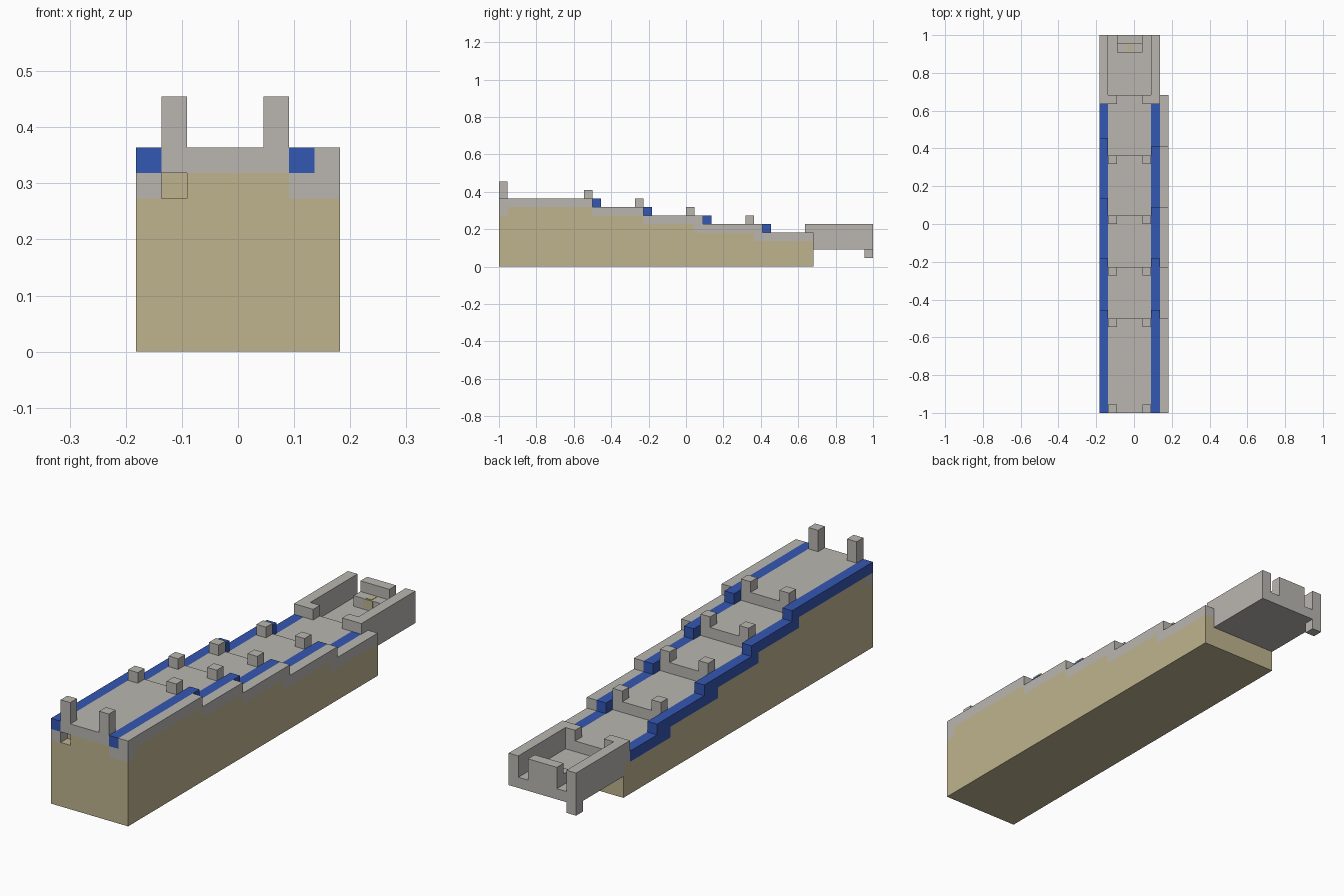
import bpy, bmesh
from mathutils import Vector

cube = bpy.data.objects.get("Cube")
if cube:
    bpy.data.objects.remove(cube, do_unlink=True)

U = 1 / 22                      # one block
ORIGIN = Vector((4, 22, 0))     # block coordinates of the model centre


def material(name, rgb):
    m = bpy.data.materials.new(name)
    m.use_nodes = True
    m.diffuse_color = (*rgb, 1)
    bsdf = m.node_tree.nodes["Principled BSDF"]
    bsdf.inputs["Base Color"].default_value = (*rgb, 1)
    bsdf.inputs["Roughness"].default_value = 0.9
    return m


stone = material("stone grey", (0.49, 0.47, 0.44))
sand = material("sand", (0.52, 0.455, 0.275))
blue = material("blue", (0.034, 0.095, 0.45))


def finish(name, bm, mat):
    bmesh.ops.recalc_face_normals(bm, faces=bm.faces)
    mesh = bpy.data.meshes.new(name)
    bm.to_mesh(mesh)
    bm.free()
    mesh.materials.append(mat)
    obj = bpy.data.objects.new(name, mesh)
    bpy.context.scene.collection.objects.link(obj)
    return obj


def box(name, mat, xs, ys, zs):
    bm = bmesh.new()
    bmesh.ops.create_cube(bm, size=1)
    lo, hi = (Vector(c) for c in zip(xs, ys, zs))
    for v in bm.verts:
        v.co = (Vector(a + (b - a) * (t + 0.5) for a, b, t in zip(lo, hi, v.co)) - ORIGIN) * U
    return finish(name, bm, mat)


def outline(steps, start, end):
    """Stepped line from (y where a level begins, height) pairs."""
    points = []
    for i, (y, z) in enumerate(steps):
        stop = steps[i + 1][0] if i + 1 < len(steps) else end
        points += [(max(y, start), z), (stop, z)]
    return points


def stair(name, mat, xs, top, bottom, end):
    """Stepped side profile extruded across the width."""
    profile = outline(top, 0, end) + outline(bottom, 0, end)[::-1]
    bm = bmesh.new()
    verts = [bm.verts.new((Vector((xs[0], y, z)) - ORIGIN) * U) for y, z in profile]
    face = bm.faces.new(verts)
    new = bmesh.ops.extrude_face_region(bm, geom=[face])["geom"]
    moved = [g for g in new if isinstance(g, bmesh.types.BMVert)]
    bmesh.ops.translate(bm, verts=moved, vec=((xs[1] - xs[0]) * U, 0, 0))
    return finish(name, bm, mat)


def levels(*starts):
    return [(y, 8 - i) for i, y in enumerate(starts)]


# Sand base and the stepped layers over it
floor = levels(0, 11, 17, 23, 30)
base = [(y, z - 1) for y, z in floor]
notched = [(0, 6), (1, 7)] + base[1:]
stair("sand_base", sand, (0, 8), notched, [(0, 0)], 37)
stair("stone_floor", stone, (1, 6), floor, base, 37)
stair("right_blue_edge", blue, (0, 1), levels(0, 12, 18, 25, 32), base, 36)
stair("left_blue_edge", blue, (6, 7), levels(0, 12, 18, 24, 31), base, 36)
stair("outer_stone_edge", stone, (7, 8), levels(0, 11, 17, 24, 31), notched, 37)

# Front row, with an open notch under the right post
box("front_sand_row", sand, (2, 6), (0, 1), (6, 7))
box("right_front_corner", stone, (0, 1), (0, 1), (6, 7))
box("left_front_corner", stone, (6, 7), (0, 1), (6, 7))

# Posts at the front and at the lip of every step
for side, x in (("right", 1), ("left", 5)):
    box(f"{side}_front_post", stone, (x, x + 1), (0, 1), (8, 10))
    for i, (y, z) in enumerate(floor[1:]):
        box(f"{side}_step_post_{i + 1}", stone, (x, x + 1), (y - 1, y), (z + 1, z + 2))

# Walled landing at the back
box("landing_floor", stone, (1, 6), (37, 44), (2, 3))
for side, x, inner in (("right", 0, 1), ("left", 6, 5)):
    box(f"{side}_landing_wall", stone, (x, x + 1), (37, 44), (2, 5))
    box(f"{side}_wall_start", stone, (x, x + 1), (36, 37), (3, 5))
    box(f"{side}_entry_block", stone, (inner, inner + 1), (36, 37), (4, 5))
box("left_entry_link", stone, (6, 7), (36, 37), (3, 4))
box("back_wall", stone, (2, 5), (43, 44), (3, 5))
box("back_seat", stone, (2, 5), (42, 43), (3, 4))
box("hanging_peg", stone, (0, 1), (43, 44), (1, 2))

# Sand patches on the seat
box("seat_top_patch", sand, (3.2, 3.8), (42.1, 42.9), (4, 4.04))
box("seat_front_patch", sand, (3, 4), (41.96, 42), (3.2, 4))
